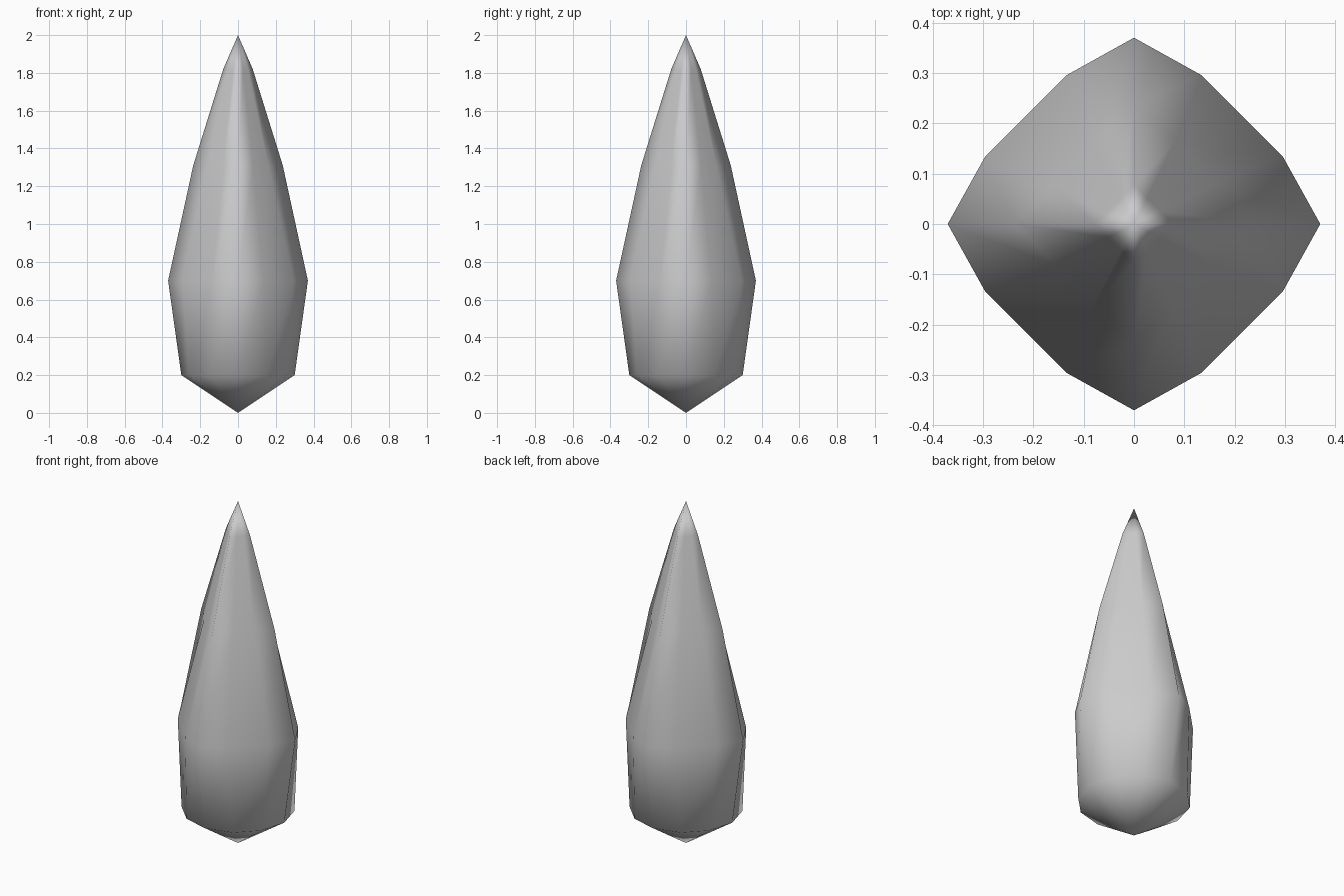
import bpy, bmesh, math

default = bpy.data.objects.get("Cube")
if default:
    bpy.data.objects.remove(default, do_unlink=True)

# One plain grey for the whole stone
grey = bpy.data.materials.new("stone_grey")
grey.use_nodes = True
colour = (0.6, 0.6, 0.6, 1)
grey.diffuse_color = colour
grey.node_tree.nodes["Principled BSDF"].inputs["Base Color"].default_value = colour

# Rings: height, ridge radius, and the near/far offsets of the points between
# ridges; the section changes from a circle low down to a diamond at the top
RINGS = [
    (0.20, 0.30, 0.26, 0.15),
    (0.70, 0.37, 0.295, 0.135),
    (1.31, 0.237, 0.16, 0.08),
    (1.82, 0.078, 0.052, 0.026),
]


def ring_points(ridge, far, near):
    """Four-fold symmetric twelve-sided section."""
    for quarter in range(4):
        c, s = round(math.cos(quarter * math.pi / 2)), round(math.sin(quarter * math.pi / 2))
        for x, y in ((ridge, 0), (far, near), (near, far)):
            yield x * c - y * s, x * s + y * c


bm = bmesh.new()
rings = [[bm.verts.new((x, y, z)) for x, y in ring_points(*section)]
         for z, *section in RINGS]
bottom = bm.verts.new((0, 0, 0))
tip = bm.verts.new((0, 0, 2))

# Side walls, then the pointed ends
count = len(rings[0])
for i in range(count):
    j = (i + 1) % count
    for low, high in zip(rings, rings[1:]):
        bm.faces.new((low[i], low[j], high[j], high[i]))
    bm.faces.new((rings[0][j], rings[0][i], bottom))
    bm.faces.new((rings[-1][i], rings[-1][j], tip))
bmesh.ops.recalc_face_normals(bm, faces=bm.faces)
for face in bm.faces:
    face.smooth = True

mesh = bpy.data.meshes.new("pointed_crystal")
bm.to_mesh(mesh)
bm.free()
mesh.materials.append(grey)
bpy.context.collection.objects.link(bpy.data.objects.new("pointed_crystal", mesh))
